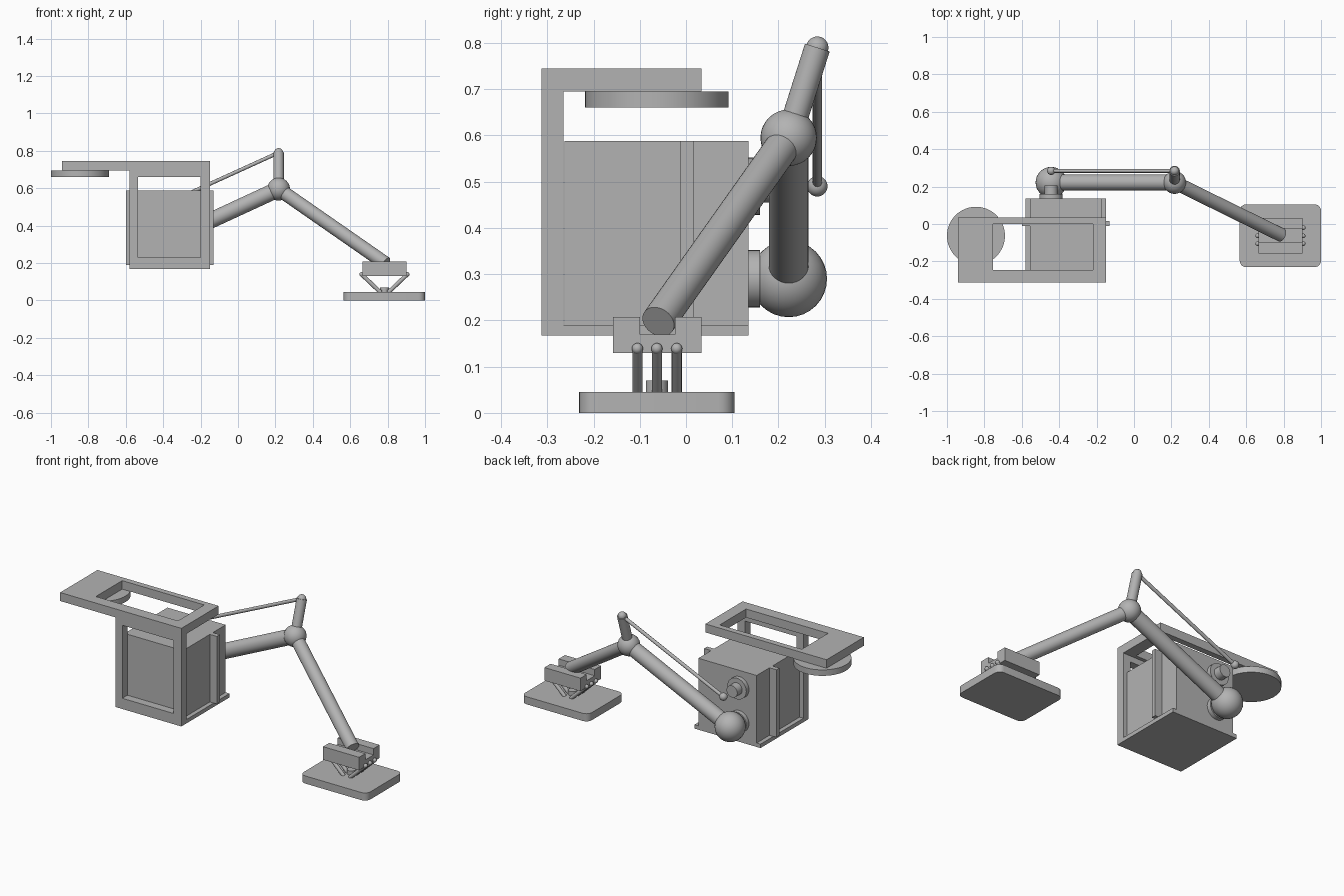
import bpy, bmesh
from mathutils import Vector

if "Cube" in bpy.data.objects:
    bpy.data.objects.remove(bpy.data.objects["Cube"], do_unlink=True)

grey = bpy.data.materials.new("plain grey")
grey.use_nodes = True
grey.diffuse_color = (0.45, 0.45, 0.45, 1)
grey.node_tree.nodes["Principled BSDF"].inputs["Base Color"].default_value = grey.diffuse_color


def finish(name, bm, smooth=False):
    bmesh.ops.recalc_face_normals(bm, faces=bm.faces)
    mesh = bpy.data.meshes.new(name)
    bm.to_mesh(mesh)
    bm.free()
    mesh.materials.append(grey)
    ob = bpy.data.objects.new(name, mesh)
    bpy.context.collection.objects.link(ob)
    if smooth:
        bpy.ops.object.select_all(action='DESELECT')
        ob.select_set(True)
        bpy.context.view_layer.objects.active = ob
        bpy.ops.object.shade_smooth_by_angle()
    return ob


def box(name, x, y, z, corner=0):
    bm = bmesh.new()
    bmesh.ops.create_cube(bm, size=1)
    for v in bm.verts:
        v.co = [(r[0] + r[1]) / 2 + c * (r[1] - r[0]) for c, r in zip(v.co, (x, y, z))]
    if corner:
        upright = [e for e in bm.edges if abs(e.verts[0].co.z - e.verts[1].co.z) > 1e-4]
        bmesh.ops.bevel(bm, geom=upright, offset=corner, segments=6, profile=0.5, affect='EDGES')
    return finish(name, bm, corner > 0)


def extrude_outline(name, loops, to_point, depth):
    """Join outer and inner rectangles into a plate with a window."""
    bm = bmesh.new()
    rings = [[[bm.verts.new(to_point(a, b, d)) for a, b in loop] for loop in loops] for d in depth]
    for i in range(4):
        j = (i + 1) % 4
        for ring in rings:
            bm.faces.new((ring[0][i], ring[0][j], ring[1][j], ring[1][i]))
        for k in range(2):
            bm.faces.new((rings[0][k][i], rings[0][k][j], rings[1][k][j], rings[1][k][i]))
    return finish(name, bm)


def rect(a, b):
    return [(a[0], b[0]), (a[1], b[0]), (a[1], b[1]), (a[0], b[1])]


def rod(name, start, end, radius, sides=32):
    a, b = Vector(start), Vector(end)
    bm = bmesh.new()
    bmesh.ops.create_cone(bm, cap_ends=True, segments=sides, radius1=radius, radius2=radius,
                          depth=(b - a).length)
    bm.transform((b - a).to_track_quat('Z', 'Y').to_matrix().to_4x4())
    bmesh.ops.translate(bm, verts=bm.verts, vec=(a + b) / 2)
    return finish(name, bm, True)


def ball(name, centre, radius):
    bm = bmesh.new()
    bmesh.ops.create_uvsphere(bm, u_segments=32, v_segments=16, radius=radius)
    bmesh.ops.translate(bm, verts=bm.verts, vec=centre)
    return finish(name, bm, True)


# Housing with base plate and side rails
box("housing", (-0.555, -0.175), (-0.263, 0.135), (0.19, 0.588))
box("housing_base", (-0.58, -0.15), (-0.265, 0.135), (0.167, 0.19))
box("right_rail", (-0.6, -0.555), (-0.012, 0.016), (0.19, 0.588))
box("left_rail", (-0.175, -0.13), (-0.012, 0.016), (0.19, 0.588))

# Front frame and overhead shelf, each with a window
extrude_outline("front_frame", (rect((-0.58, -0.15), (0.167, 0.695)), rect((-0.535, -0.2), (0.23, 0.66))),
                lambda a, b, d: (a, d, b), (-0.313, -0.265))
extrude_outline("top_shelf", (rect((-0.94, -0.15), (-0.313, 0.034)), rect((-0.755, -0.22), (-0.245, 0.0))),
                lambda a, b, d: (a, b, d), (0.695, 0.745))
rod("shelf_disc", (-0.845, -0.063, 0.66), (-0.845, -0.063, 0.695), 0.155, 64)

# Mounts on the back of the housing
shoulder = (-0.443, 0.222, 0.29)
elbow = (0.217, 0.222, 0.595)
lever_tip = (0.217, 0.284, 0.79)
link_start = (-0.443, 0.284, 0.49)
for label, z in (("shoulder", 0.29), ("link", 0.49)):
    rod(label + "_flange", (-0.443, 0.13, z), (-0.443, 0.16, z), 0.062)
    rod(label + "_shaft", (-0.443, 0.15, z), (-0.443, 0.205, z), 0.035)

# Jointed arm
ball("shoulder_joint", shoulder, 0.083)
rod("upper_arm", shoulder, elbow, 0.043)
ball("elbow_joint", elbow, 0.061)
rod("forearm", elbow, (0.79, -0.06, 0.197), 0.037)
rod("elbow_lever", elbow, lever_tip, 0.028)
ball("lever_tip_ball", lever_tip, 0.024)
ball("link_ball", link_start, 0.022)
rod("link_rod", link_start, lever_tip, 0.01, 16)

# Channel bracket at the end of the forearm
box("bracket_floor", (0.665, 0.9), (-0.1, -0.024), (0.13, 0.17))
box("bracket_front_wall", (0.665, 0.9), (-0.158, -0.1), (0.13, 0.207))
box("bracket_back_wall", (0.665, 0.9), (-0.024, 0.033), (0.13, 0.207))

# Fanned struts down to the foot
for y in (-0.105, -0.063, -0.02):
    for side in (-1, 1):
        top = (0.783 + side * 0.122, y, 0.139)
        rod("foot_strut", (0.783 + side * 0.02, y, 0.042), top, 0.011, 16)
        ball("strut_ball", top, 0.012)
rod("foot_hub", (0.783, -0.063, 0.04), (0.783, -0.063, 0.07), 0.024)
box("foot_pad", (0.565, 1.0), (-0.231, 0.105), (0, 0.045), 0.035)
